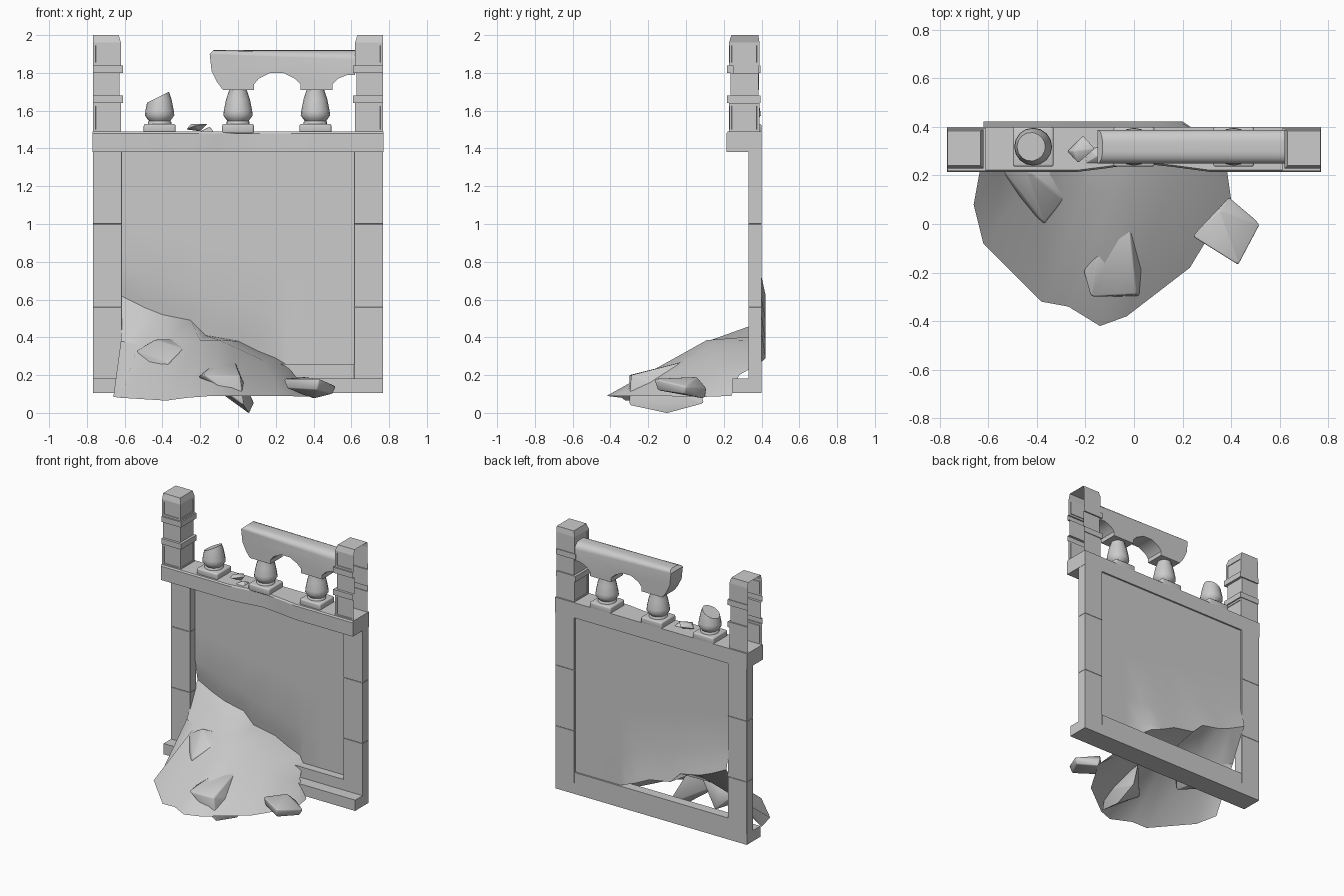
import bpy, bmesh, math
from mathutils import Vector

default = bpy.data.objects.get("Cube")
if default:
    bpy.data.objects.remove(default, do_unlink=True)

stone = bpy.data.materials.new("grey stone")
stone.use_nodes = True
grey = (0.6, 0.6, 0.6, 1)
stone.diffuse_color = grey
stone.node_tree.nodes["Principled BSDF"].inputs["Base Color"].default_value = grey


def finish(name, bm, smooth=None, recalc=True):
    """Turn a bmesh into a stone object."""
    if recalc:
        bmesh.ops.recalc_face_normals(bm, faces=bm.faces)
    mesh = bpy.data.meshes.new(name)
    bm.to_mesh(mesh)
    bm.free()
    mesh.materials.append(stone)
    obj = bpy.data.objects.new(name, mesh)
    bpy.context.collection.objects.link(obj)
    if smooth:
        bpy.ops.object.select_all(action='DESELECT')
        obj.select_set(True)
        bpy.context.view_layer.objects.active = obj
        bpy.ops.object.shade_smooth_by_angle(angle=math.radians(smooth))
    return obj


def box(name, x, y, z, bevel=0.0, segments=1):
    """Box from (min, max) ranges."""
    bm = bmesh.new()
    bmesh.ops.create_cube(bm, size=1)
    for v in bm.verts:
        v.co = [lo + (hi - lo) * (c + 0.5) for c, (lo, hi) in zip(v.co, (x, y, z))]
    if bevel:
        bmesh.ops.bevel(bm, geom=bm.edges[:], offset=bevel, segments=segments,
                        profile=0.5, affect='EDGES')
    return finish(name, bm, 35 if segments > 1 else None)


def sheet(name, rows, smooth, facing):
    """Open surface through rows of points, with its normals turned one way."""
    bm = bmesh.new()
    grid = [[bm.verts.new(p) for p in row] for row in rows]
    for a, b in zip(grid, grid[1:]):
        for i in range(len(a) - 1):
            bm.faces.new((a[i], a[i + 1], b[i + 1], b[i]))
    bm.normal_update()
    if sum(f.normal.dot(facing) for f in bm.faces) < 0:
        bmesh.ops.reverse_faces(bm, faces=bm.faces[:])
    return finish(name, bm, smooth, recalc=False)


def rock(name, points, bevel=0.007):
    bm = bmesh.new()
    for p in points:
        bm.verts.new(p)
    bmesh.ops.convex_hull(bm, input=bm.verts[:])
    bmesh.ops.dissolve_limit(bm, angle_limit=0.2, verts=bm.verts[:], edges=bm.edges[:])
    bmesh.ops.bevel(bm, geom=bm.edges[:], offset=bevel, segments=2, profile=0.5,
                    affect='EDGES', clamp_overlap=True)
    return finish(name, bm, 50)


# Wall frame: side stiles of three blocks, bottom rail and sill
for side, inner, outer in (("right", -0.615, -0.768), ("left", 0.615, 0.768)):
    for k, z in enumerate(((0.105, 0.56), (0.56, 1.0), (1.0, 1.39))):
        box(f"{side}_stile_{k + 1}", sorted((inner, outer)), (0.33, 0.4), z, 0.0015)
box("bottom_rail", (-0.615, 0.615), (0.33, 0.4), (0.105, 0.26))
box("sill", (-0.768, 0.768), (0.245, 0.4), (0.105, 0.183))

# Cornice with a worn hollow in its front edge
bm = bmesh.new()
fronts = [(-0.77, 0), (-0.23, 0), (-0.11, 0.015), (0.02, 0.035),
          (0.16, 0.02), (0.31, 0), (0.77, 0)]
rings = []
for x, wear in fronts:
    section = ((0.4, 1.38), (0.215 + wear, 1.38), (0.215 + wear, 1.48),
               (0.222 + wear, 1.49), (0.4, 1.49))
    rings.append([bm.verts.new((x, y, z)) for y, z in section])
for a, b in zip(rings, rings[1:]):
    for i in range(5):
        j = (i + 1) % 5
        bm.faces.new((a[i], a[j], b[j], b[i]))
bm.faces.new(rings[0])
bm.faces.new(rings[-1])
finish("cornice", bm, 30)

# Broken edge shared by the wall panel and the rubble
breakline = [(-0.62, 0.62), (-0.5, 0.56), (-0.4, 0.52), (-0.25, 0.49), (-0.17, 0.41),
             (0, 0.38), (0.1, 0.33), (0.2, 0.29), (0.25, 0.26)]
wall_y, bulge = 0.388, 0.034
rows = []
for t in (0, 0.05, 0.2, 0.5, 1):
    push = bulge * max(0, 1 - t / 0.2)
    rows.append([(x, wall_y + (push if x < 0.25 else 0), low + (1.385 - low) * t)
                 for x, low in breakline + [(0.4, 0.26), (0.615, 0.26)]])
sheet("wall_panel", rows, 40, Vector((0, -1, 0)))

# Rubble heap spilling forward from the breach
outer = [(-0.66, 0.08, 0.085), (-0.62, -0.08, 0.08), (-0.38, -0.32, 0.065),
         (-0.27, -0.34, 0.08), (-0.14, -0.42, 0.09), (-0.03, -0.38, 0.09),
         (0.23, -0.18, 0.09), (0.4, 0.1, 0.085), (0.38, 0.24, 0.09)]
ridge = [(-0.62, 0.3, 0.38), (-0.53, 0.26, 0.36), (-0.38, 0.22, 0.38),
         (-0.2, 0.13, 0.385), (-0.1, 0.11, 0.385), (-0.02, 0.13, 0.35),
         (0.13, 0.13, 0.28), (0.27, 0.2, 0.21), (0.3, 0.28, 0.2)]
back = [(x, wall_y + (bulge if x < 0.25 else 0), z) for x, z in breakline]
sheet("rubble_heap", (outer, ridge, back), 40, Vector((0, -0.5, 1)))

# Fallen stones
rock("upper_stone", [(-0.54, 0.22, 0.33), (-0.37, 0.0, 0.27), (-0.29, 0.1, 0.34),
                     (-0.29, 0.23, 0.39), (-0.44, 0.22, 0.39), (-0.4, 0.24, 0.2),
                     (-0.37, 0.01, 0.21), (-0.48, 0.1, 0.22)])
rock("middle_stone", [(-0.21, -0.19, 0.19), (-0.18, -0.3, 0.2), (0.01, -0.3, 0.12),
                      (-0.15, -0.13, 0.24), (-0.02, 0.02, 0.28), (0.01, -0.29, 0.2),
                      (0.06, -0.1, -0.004), (0.085, 0.1, 0.05), (0.03, -0.3, 0.04)])
rock("side_stone", [(0.24, -0.05, 0.18), (0.39, 0.11, 0.13), (0.52, 0, 0.14),
                    (0.43, -0.17, 0.18), (0.26, -0.06, 0.13), (0.4, 0.1, 0.075),
                    (0.5, -0.01, 0.1), (0.42, -0.15, 0.12), (0.35, 0.06, 0.19)])
rock("ledge_chip", [(-0.275, 0.3, 1.5), (-0.21, 0.365, 1.52), (-0.16, 0.31, 1.53),
                    (-0.23, 0.25, 1.52), (-0.25, 0.3, 1.53), (-0.2, 0.32, 1.49)], 0.003)
rock("small_chip", [(-0.2, 0.25, 1.49), (-0.13, 0.25, 1.49), (-0.13, 0.32, 1.49),
                    (-0.19, 0.31, 1.49), (-0.15, 0.28, 1.515)], 0.003)

# Corner posts: banded shafts, open on the outer side where the next length joins
steps = [(1.485, 0), (1.64, 0), (1.64, 0.01), (1.68, 0.01), (1.68, -0.008), (1.8, -0.008),
         (1.8, 0.01), (1.84, 0.01), (1.84, 0), (1.96, 0), (2, -0.012)]
for side, sign in (("right", -1), ("left", 1)):
    bm = bmesh.new()
    rings = []
    for z, grow in steps:
        inner, front, rear = 0.62 - grow, 0.228 - grow, 0.389 + grow * 0.5
        rings.append([bm.verts.new((sign * x, y, z)) for x, y in
                      ((0.768, front), (inner, front), (inner, rear), (0.768, rear))])
    panels = []
    for k, (a, b) in enumerate(zip(rings, rings[1:])):
        for i in range(3):
            face = bm.faces.new((a[i], a[i + 1], b[i + 1], b[i]))
            if k in (0, 8) and i < 2:
                panels.append(face)
    bm.faces.new(rings[-1])
    bm.normal_update()
    if sign > 0:
        bmesh.ops.reverse_faces(bm, faces=bm.faces[:])
    else:
        bmesh.ops.reverse_faces(bm, faces=[bm.faces[:][-1]])
        bm.normal_update()
    top = bm.faces[:][-1]
    if top.normal.z < 0:
        top.normal_flip()
    bm.normal_update()
    bmesh.ops.inset_individual(bm, faces=panels, thickness=0.02)
    bmesh.ops.inset_individual(bm, faces=panels, thickness=0.002, depth=-0.004)
    finish(f"{side}_post", bm, recalc=False)

# Balusters on square plinths, the first one snapped off
profile = [(0.062, 1.525), (0.062, 1.54), (0.056, 1.545), (0.064, 1.555), (0.078, 1.575),
           (0.075, 1.6), (0.063, 1.66), (0.048, 1.705), (0.048, 1.72)]
for name, x in (("broken", -0.415), ("middle", 0), ("end", 0.41)):
    box(f"{name}_plinth", (x - 0.084, x + 0.084), (0.236, 0.4), (1.48, 1.53), 0.01, 3)
    bm = bmesh.new()
    rings = []
    for r, z in profile:
        turn = [math.tau * k / 16 for k in range(16)]
        rings.append([bm.verts.new((x + r * math.cos(a), 0.318 + r * math.sin(a), z))
                      for a in turn])
    for a, b in zip(rings, rings[1:]):
        for i in range(16):
            j = (i + 1) % 16
            bm.faces.new((a[i], a[j], b[j], b[i]))
    bm.faces.new(rings[0])
    bm.faces.new(rings[-1])
    if name == "broken":
        cut = bmesh.ops.bisect_plane(bm, geom=bm.verts[:] + bm.edges[:] + bm.faces[:],
                                     plane_co=(x, 0.318, 1.675), plane_no=(-0.5, 0, 1),
                                     clear_outer=True)
        rim = [e for e in cut["geom_cut"] if isinstance(e, bmesh.types.BMEdge)]
        bmesh.ops.contextual_create(bm, geom=rim)
    finish(f"{name}_baluster", bm, 50)

# Handrail: arched profile given depth, rounded along its top, broken at one end
arch = [(0.62, 1.92), (-0.13, 1.92), (-0.15, 1.9), (-0.14, 1.81), (-0.11, 1.75),
        (-0.08, 1.71), (0.085, 1.71), (0.085, 1.74), (0.11, 1.77), (0.17, 1.80),
        (0.24, 1.80), (0.30, 1.77), (0.33, 1.74), (0.33, 1.71), (0.5, 1.71),
        (0.5, 1.74), (0.53, 1.77), (0.58, 1.79), (0.62, 1.79)]
bm = bmesh.new()
face = bm.faces.new([bm.verts.new((x, 0.25, z)) for x, z in arch])
pushed = bmesh.ops.extrude_face_region(bm, geom=[face])["geom"]
for v in pushed:
    if isinstance(v, bmesh.types.BMVert):
        v.co.y = 0.387
crown = [e for e in bm.edges if all(v.co.z > 1.91 for v in e.verts)
         and abs(e.verts[0].co.x - e.verts[1].co.x) > 0.5]
bmesh.ops.bevel(bm, geom=crown, offset=0.05, segments=5, profile=0.5, affect='EDGES')
finish("handrail", bm, 35)
